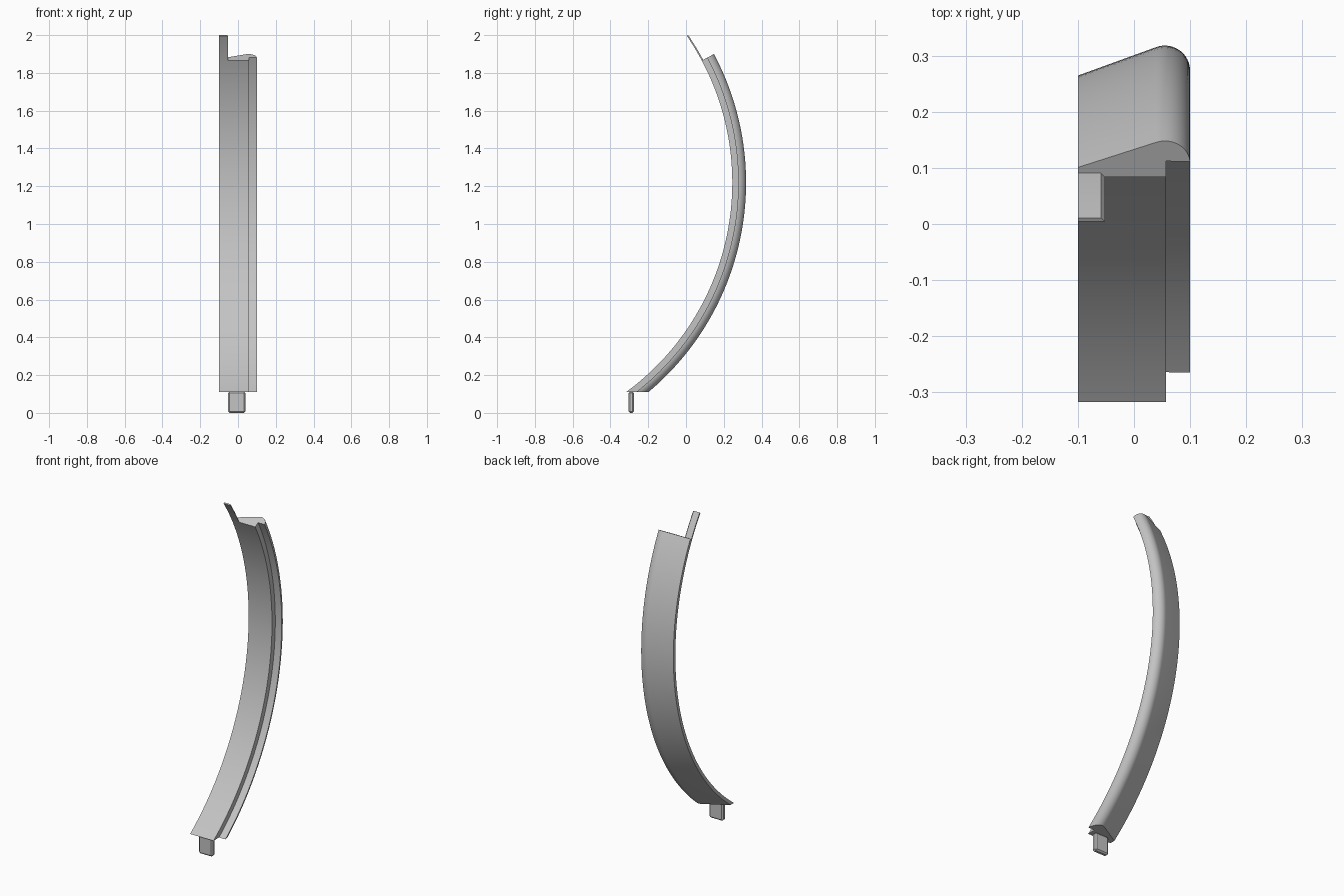
import bpy, bmesh
from math import sin, cos, radians
from mathutils import Vector

default = bpy.data.objects.get("Cube")
if default:
    bpy.data.objects.remove(default, do_unlink=True)

# Single grey finish
grey = bpy.data.materials.new("plain_grey")
grey.use_nodes = True
colour = (0.55, 0.55, 0.55, 1)
grey.diffuse_color = colour
grey.node_tree.nodes["Principled BSDF"].inputs["Base Color"].default_value = colour

AXIS_Y, AXIS_Z = -1.13, 1.219     # centre of the bow
INNER, STEP = 1.375, 1.407        # radii of the inner face and the rebate
TOP_ANGLE, TIP_ANGLE = 28.04, 34.4
FOOT_Z = 0.11


def finish(name, bm):
    bmesh.ops.recalc_face_normals(bm, faces=bm.faces[:])
    mesh = bpy.data.meshes.new(name)
    bm.to_mesh(mesh)
    bm.free()
    mesh.materials.append(grey)
    obj = bpy.data.objects.new(name, mesh)
    bpy.context.collection.objects.link(obj)
    bpy.ops.object.select_all(action='DESELECT')
    obj.select_set(True)
    bpy.context.view_layer.objects.active = obj
    bpy.ops.object.shade_smooth_by_angle(angle=radians(25))
    return obj


def sweep(profile, start, end, steps):
    """Sweep an (x, radius) outline round the bow's axis."""
    bm = bmesh.new()
    rings = []
    for i in range(steps + 1):
        a = radians(start + (end - start) * i / steps)
        rings.append([bm.verts.new((x, AXIS_Y + r * cos(a), AXIS_Z + r * sin(a)))
                      for x, r in profile])
    n = len(profile)
    for low, high in zip(rings, rings[1:]):
        for j in range(n):
            k = (j + 1) % n
            bm.faces.new((low[j], low[k], high[k], high[j]))
    bm.faces.new(rings[0])
    bm.faces.new(rings[-1])
    return bm


# Bowed strip: sloping back, rounded edge, stepped rebate inside
rounded = [(0.055 + 0.045 * cos(radians(t)), 1.403 + 0.045 * sin(radians(t)))
           for t in [5 + 105 * i / 14 for i in range(15)]]
outline = [(-0.1, INNER), (0.057, INNER), (0.057, STEP)] + rounded + [(-0.1, 1.3945)]
bm = sweep(outline, -57, TOP_ANGLE, 72)
cut = bmesh.ops.bisect_plane(bm, geom=bm.verts[:] + bm.edges[:] + bm.faces[:],
                             plane_co=(0, 0, FOOT_Z), plane_no=(0, 0, 1),
                             clear_inner=True)
rim = [e for e in cut["geom_cut"] if isinstance(e, bmesh.types.BMEdge)]
bmesh.ops.contextual_create(bm, geom=rim)
finish("bowed_strip", bm)

# Thin tongue carrying on the inner curve at the top
tongue = [(-0.1, INNER), (-0.052, INNER), (-0.059, INNER + 0.008), (-0.1, INNER + 0.008)]
finish("top_tongue", sweep(tongue, TOP_ANGLE - 0.2, TIP_ANGLE, 8))

# Chamfered peg under the foot
bm = bmesh.new()
bmesh.ops.create_cube(bm, size=1)
bmesh.ops.scale(bm, vec=(0.092, 0.03, 0.112), verts=bm.verts[:])
bmesh.ops.translate(bm, vec=Vector((-0.007, -0.29, 0.056)), verts=bm.verts[:])
bmesh.ops.bevel(bm, geom=bm.edges[:], offset=0.008, segments=1, affect='EDGES')
finish("foot_peg", bm)
